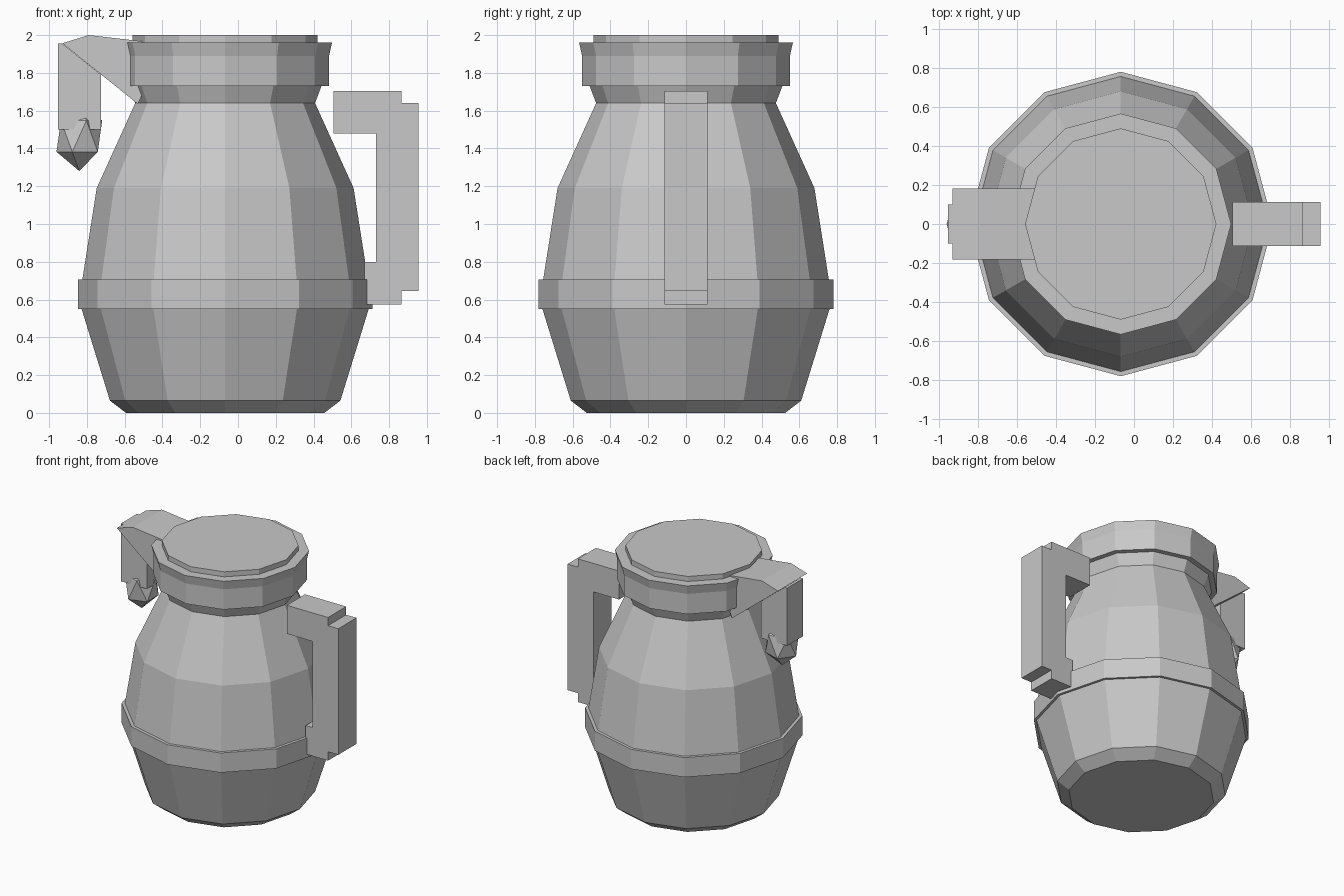
import bpy
import bmesh
from math import cos, sin, pi

if "Cube" in bpy.data.objects:
    bpy.data.objects.remove(bpy.data.objects["Cube"], do_unlink=True)

GREY = (0.58, 0.58, 0.58, 1)
metal = bpy.data.materials.new("plain grey")
metal.use_nodes = True
metal.diffuse_color = GREY
metal.node_tree.nodes["Principled BSDF"].inputs["Base Color"].default_value = GREY

AXIS = -0.068   # x of the jug's vertical axis
SIDES = 12


def finish(name, bm):
    bmesh.ops.recalc_face_normals(bm, faces=bm.faces)
    mesh = bpy.data.meshes.new(name)
    bm.to_mesh(mesh)
    bm.free()
    mesh.materials.append(metal)
    obj = bpy.data.objects.new(name, mesh)
    bpy.context.collection.objects.link(obj)
    return obj


def lathe(name, profile):
    """Faceted closed solid from (radius, height) pairs."""
    bm = bmesh.new()
    rings = []
    for r, z in profile:
        rings.append([bm.verts.new((AXIS + r * cos(2 * pi * i / SIDES),
                                    r * sin(2 * pi * i / SIDES), z))
                      for i in range(SIDES)])
    for low, high in zip(rings, rings[1:]):
        for i in range(SIDES):
            j = (i + 1) % SIDES
            bm.faces.new((low[i], low[j], high[j], high[i]))
    bm.faces.new(rings[0])
    bm.faces.new(rings[-1])
    return finish(name, bm)


def slab(name, outline, half_width):
    """Side outline of (x, z) pairs given thickness along y."""
    bm = bmesh.new()
    front = [bm.verts.new((x, -half_width, z)) for x, z in outline]
    face = bm.faces.new(front)
    extruded = bmesh.ops.extrude_face_region(bm, geom=[face], use_keep_orig=True)
    moved = [v for v in extruded["geom"] if isinstance(v, bmesh.types.BMVert)]
    bmesh.ops.translate(bm, verts=moved, vec=(0, 2 * half_width, 0))
    return finish(name, bm)


# Jug body, waist band, neck and rim
lathe("jug_body", [(0.525, 0), (0.61, 0.065), (0.76, 0.55), (0.757, 0.7),
                   (0.68, 1.19), (0.476, 1.64), (0.51, 1.73), (0.51, 1.8)])
lathe("waist_band", [(0.78, 0.55), (0.78, 0.705)])
lathe("rim", [(0.55, 1.73), (0.55, 1.89), (0.566, 1.96)])
lathe("lid", [(0.49, 1.9), (0.49, 2.0)])

# Handle with stepped corners
slab("handle", [(0.505, 1.48), (0.73, 1.48), (0.73, 0.8), (0.67, 0.8),
                (0.67, 0.575), (0.865, 0.575), (0.865, 0.645), (0.955, 0.645),
                (0.955, 1.64), (0.865, 1.64), (0.865, 1.705), (0.505, 1.705)], 0.113)

# Spout: wedge, down pipe and faceted drop
slab("spout_wedge", [(-0.93, 1.957), (-0.53, 1.635), (-0.505, 1.69),
                     (-0.505, 1.967), (-0.79, 2.0)], 0.182)
slab("spout_pipe", [(-0.953, 1.5), (-0.725, 1.5), (-0.725, 1.79), (-0.93, 1.955),
                    (-0.953, 1.955)], 0.1)

bm = bmesh.new()
bmesh.ops.create_icosphere(bm, subdivisions=1, radius=1)
bmesh.ops.scale(bm, vec=(0.135, 0.135, 0.185), verts=bm.verts)
bmesh.ops.translate(bm, vec=(-0.84, 0, 1.465), verts=bm.verts)
finish("spout_drop", bm)
